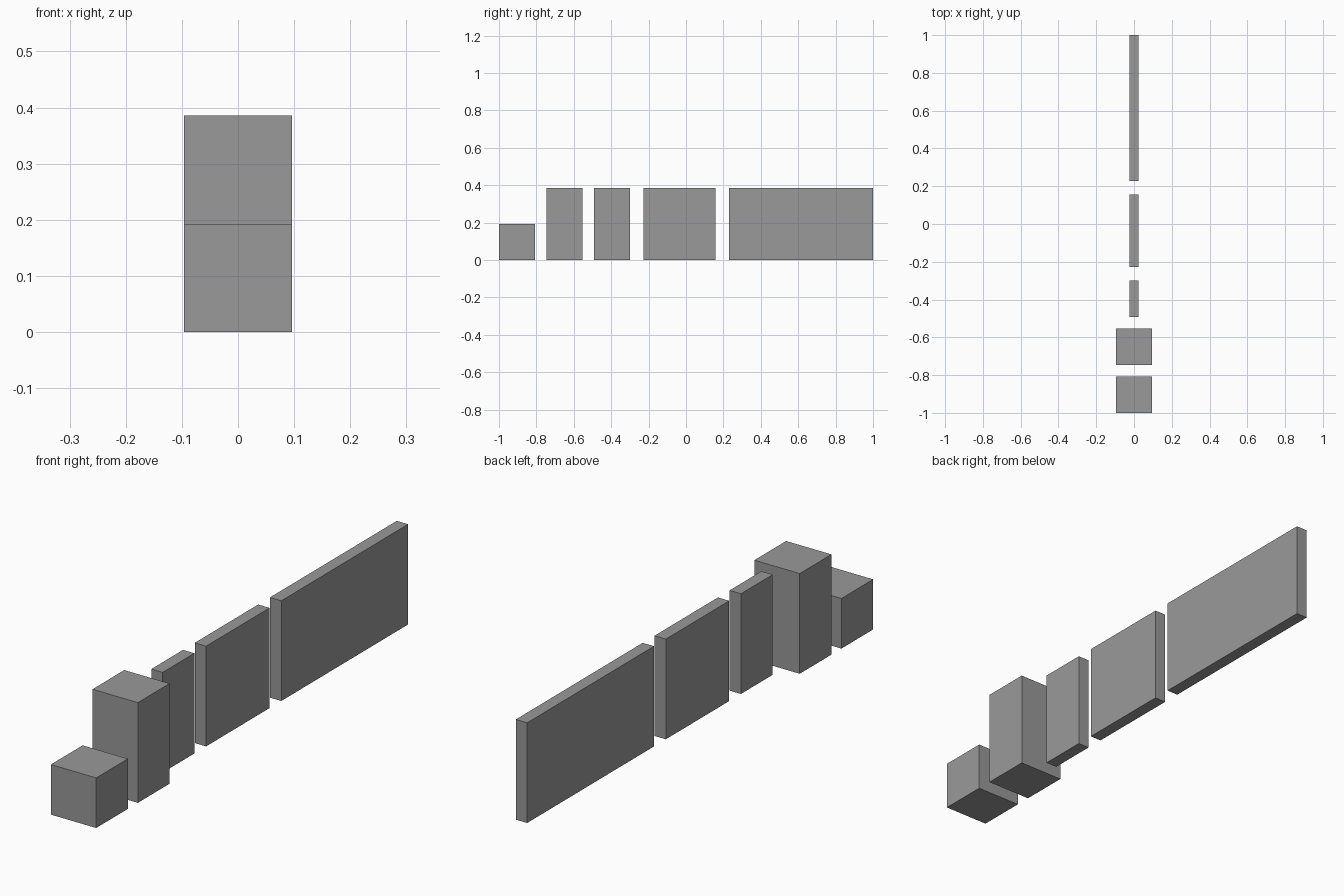
import bpy

if "Cube" in bpy.data.objects:
    bpy.data.objects.remove(bpy.data.objects["Cube"])

U = 0.1928  # base module: edge of the small cube

# Dark grey for all pieces
grey = bpy.data.materials.new("dark_grey")
grey.diffuse_color = (0.32, 0.32, 0.32, 1)
grey.use_nodes = True
grey.node_tree.nodes["Principled BSDF"].inputs["Base Color"].default_value = grey.diffuse_color


def box(name, width, y0, y1, height):
    """Box centred on x = 0, standing on z = 0."""
    bpy.ops.mesh.primitive_cube_add(size=1, location=(0, (y0 + y1) / 2, height / 2))
    ob = bpy.context.object
    ob.name = name
    ob.scale = (width, y1 - y0, height)
    bpy.ops.object.transform_apply(location=False, rotation=False, scale=True)
    ob.data.materials.append(grey)


# Row of modular pieces: name, width, start y, length, height (in modules)
pieces = [
    ("half_height_block", 1, -1.0, 1, 1),
    ("full_height_block", 1, -0.7465, 1, 2),
    ("short_wall", 0.25, -0.4925, 1, 2),
    ("medium_wall", 0.25, -0.2285, 2, 2),
    ("long_wall", 0.25, 1 - 4 * U, 4, 2),
]
for name, width, start, length, height in pieces:
    box(name, width * U, start, start + length * U, height * U)
